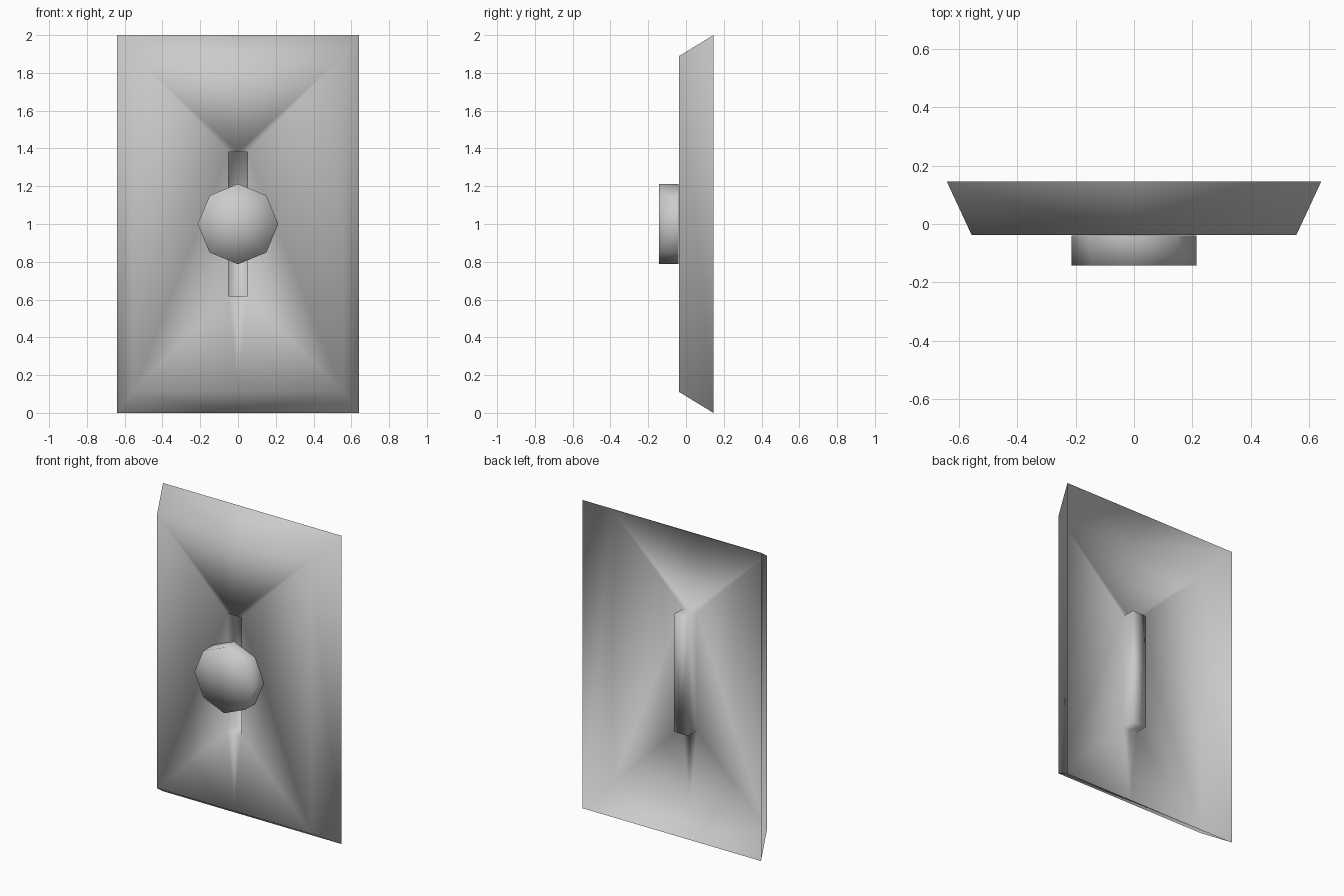
import bpy, bmesh
from mathutils import Matrix

if "Cube" in bpy.data.objects:
    bpy.data.objects.remove(bpy.data.objects["Cube"])


def finish(bm, name):
    for f in bm.faces:
        f.smooth = True
    mesh = bpy.data.meshes.new(name)
    bm.to_mesh(mesh)
    bm.free()
    obj = bpy.data.objects.new(name, mesh)
    bpy.context.collection.objects.link(obj)
    return obj


# Shield panel: half rings (half width, y, half height) from rim to grip recess floor
bm = bmesh.new()
profile = [(0.64, 0.145, 1.0), (0.555, -0.038, 0.888),
           (0.05, -0.038, 0.382), (0.05, 0.05, 0.382)]
rings = [[bm.verts.new((x, y, 1 + z)) for x, z in ((0, h), (w, h), (w, -h), (0, -h))]
         for w, y, h in profile]
for outer, inner in zip(rings, rings[1:]):
    for i in range(3):
        bm.faces.new((inner[i], inner[i + 1], outer[i + 1], outer[i]))
bm.faces.new(rings[-1][::-1])
panel = finish(bm, "shield_panel")
mirror = panel.modifiers.new("mirror", 'MIRROR')
mirror.use_clip = True

# Boss: eight-sided drum on the front, open where it meets the panel
bm = bmesh.new()
bmesh.ops.create_cone(bm, cap_ends=True, cap_tris=True, segments=8,
                      radius1=0.213, radius2=0.213, depth=0.102,
                      matrix=Matrix.Translation((0, -0.091, 1)) @ Matrix.Rotation(1.5707963, 4, 'X'))
back = [f for f in bm.faces if f.calc_center_median().y > -0.05]
bmesh.ops.delete(bm, geom=back, context='FACES')
finish(bm, "shield_boss")
